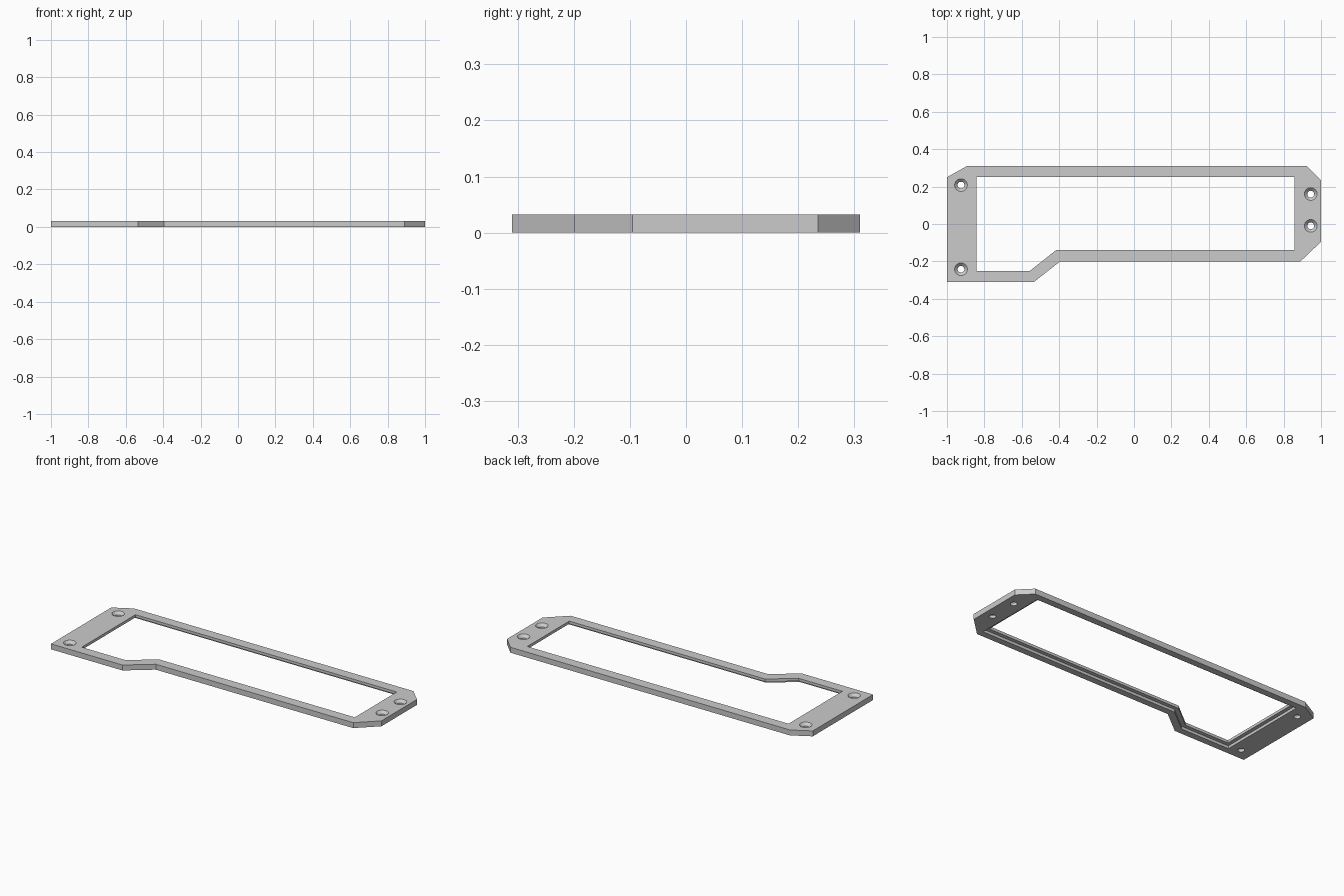
import bpy, bmesh
from mathutils import Vector

cube = bpy.data.objects.get("Cube")
if cube:
    bpy.data.objects.remove(cube, do_unlink=True)

THICK = 0.032
LEDGE = 0.016      # height where the underside rebate stops
REBATE = 0.022     # width of the underside rebate

outline = [(-1, -0.31), (-0.535, -0.31), (-0.395, -0.2), (0.89, -0.2), (1, -0.095),
           (1, 0.235), (0.925, 0.31), (-0.893, 0.31), (-1, 0.25)]
opening = [(-0.842, -0.25), (-0.556, -0.25), (-0.417, -0.14), (0.858, -0.14),
           (0.858, 0.25), (-0.842, 0.25)]
holes = [(-0.925, 0.208), (-0.925, -0.242), (0.945, 0.16), (0.945, -0.01)]

grey = bpy.data.materials.new("light grey")
grey.use_nodes = True
colour = (0.6, 0.6, 0.6, 1)
grey.diffuse_color = colour
grey.node_tree.nodes["Principled BSDF"].inputs["Base Color"].default_value = colour


def finish(name, bm):
    bmesh.ops.recalc_face_normals(bm, faces=bm.faces[:])
    mesh = bpy.data.meshes.new(name)
    bm.to_mesh(mesh)
    bm.free()
    mesh.materials.append(grey)
    obj = bpy.data.objects.new(name, mesh)
    bpy.context.collection.objects.link(obj)
    return obj


def prism(name, points, low, high):
    bm = bmesh.new()
    face = bm.faces.new([bm.verts.new((x, y, low)) for x, y in points])
    result = bmesh.ops.extrude_face_region(bm, geom=[face])
    top = [v for v in result["geom"] if isinstance(v, bmesh.types.BMVert)]
    bmesh.ops.translate(bm, verts=top, vec=(0, 0, high - low))
    return finish(name, bm)


def grow(points, width):
    """Push every side of a counter-clockwise outline outwards."""
    grown = []
    for i, point in enumerate(points):
        here = Vector(point)
        a = (here - Vector(points[i - 1])).normalized()
        b = (Vector(points[(i + 1) % len(points)]) - here).normalized()
        na, nb = Vector((a.y, -a.x)), Vector((b.y, -b.x))
        grown.append(here + (na + nb) * width / (1 + na.dot(nb)))
    return grown


def countersink(name, x, y):
    """Straight bore widening to a cone at the top."""
    bm = bmesh.new()
    profile = [(0.018, -0.02), (0.018, 0.016), (0.034, THICK), (0.034, 0.05)]
    verts = [bm.verts.new((x + r, y, z)) for r, z in profile]
    edges = [bm.edges.new(pair) for pair in zip(verts, verts[1:])]
    bmesh.ops.spin(bm, geom=verts + edges, cent=(x, y, 0), axis=(0, 0, 1),
                   angle=6.283185307, steps=32)
    bmesh.ops.remove_doubles(bm, verts=bm.verts[:], dist=0.0001)
    bmesh.ops.holes_fill(bm, edges=[e for e in bm.edges if e.is_boundary], sides=0)
    return finish(name, bm)


# Plate, its opening, the rebate below and the screw holes
frame = prism("mounting_frame", outline, 0, THICK)
cutters = [prism("opening_cutter", opening, -0.05, 0.1),
           prism("rebate_cutter", grow(opening, REBATE), -0.05, LEDGE)]
cutters += [countersink("screw_hole_cutter", x, y) for x, y in holes]

for cutter in cutters:
    cutter.hide_render = True
    mod = frame.modifiers.new(cutter.name, "BOOLEAN")
    mod.operation = "DIFFERENCE"
    mod.solver = "EXACT"
    mod.object = cutter

bpy.context.view_layer.objects.active = frame
frame.select_set(True)
for mod in list(frame.modifiers):
    bpy.ops.object.modifier_apply(modifier=mod.name)
for cutter in cutters:
    bpy.data.objects.remove(cutter, do_unlink=True)

bpy.ops.object.select_all(action="DESELECT")
frame.select_set(True)
bpy.ops.object.shade_smooth_by_angle(angle=0.5)
